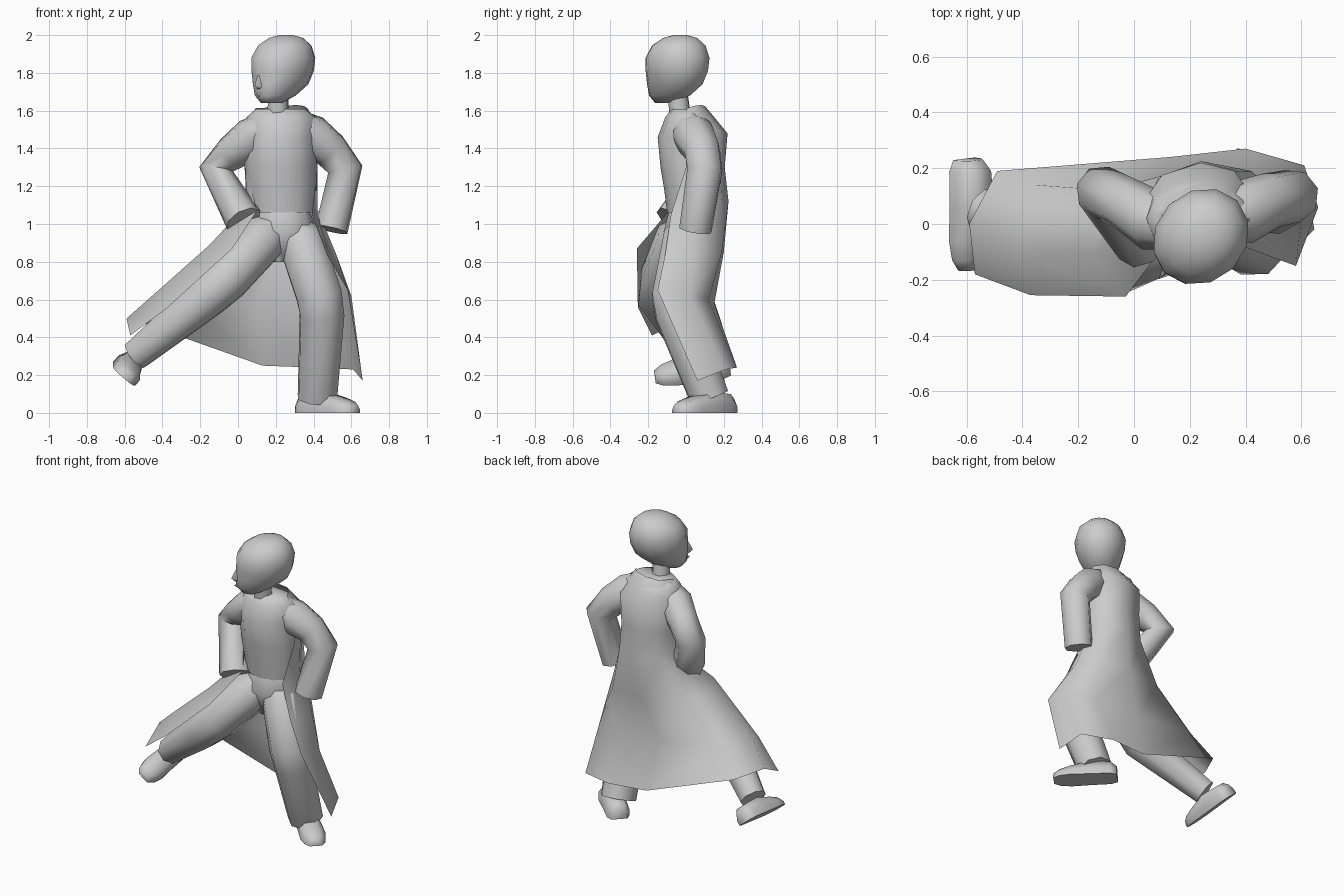
import bpy, bmesh, math
from mathutils import Vector, Matrix


def build(name, rings, closed=True, caps=True, matrix=None, angle=65):
    """Skin a list of point rings into one smooth-shaded object."""
    bm = bmesh.new()
    rows = [[bm.verts.new(p) for p in ring] for ring in rings]
    n = len(rows[0])
    for a, b in zip(rows, rows[1:]):
        for i in range(n if closed else n - 1):
            j = (i + 1) % n
            bm.faces.new((a[i], a[j], b[j], b[i]))
    if caps:
        bm.faces.new(rows[0])
        bm.faces.new(rows[-1])
    bmesh.ops.recalc_face_normals(bm, faces=bm.faces)
    if matrix:
        bm.transform(matrix)
    me = bpy.data.meshes.new(name)
    bm.to_mesh(me)
    bm.free()
    ob = bpy.data.objects.new(name, me)
    bpy.context.collection.objects.link(ob)
    bpy.ops.object.select_all(action='DESELECT')
    ob.select_set(True)
    bpy.context.view_layer.objects.active = ob
    bpy.ops.object.shade_smooth_by_angle(angle=math.radians(angle))
    return ob


def stack(name, sections, n=10, matrix=None):
    """Horizontal ellipses: (z, cx, cy, rx, ry)."""
    rings = [[(cx + rx * math.cos(2 * math.pi * i / n), cy + ry * math.sin(2 * math.pi * i / n), z)
              for i in range(n)] for z, cx, cy, rx, ry in sections]
    return build(name, rings, matrix=matrix)


def limb(name, path, n=8):
    """Untwisted tube through (point, radius) pairs."""
    pts = [Vector(p) for p, r in path]
    rings, prev, q = [], None, None
    for k, (p, r) in enumerate(path):
        d0 = (pts[k] - pts[max(k - 1, 0)]).normalized()
        d1 = (pts[min(k + 1, len(pts) - 1)] - pts[k]).normalized()
        d = (d0 + d1).normalized()
        q = prev.rotation_difference(d) @ q if prev else d.to_track_quat('Z', 'Y')
        prev = d
        rings.append([pts[k] + q @ Vector((r * math.cos(2 * math.pi * i / n),
                                           r * math.sin(2 * math.pi * i / n), 0)) for i in range(n)])
    return build(name, rings)


def shoe(name, matrix):
    """Shoe pointing to local -y, sole on local z = 0."""
    rings = []
    for y, w, h in [(.2, .05, .07), (.16, .07, .10), (.03, .072, .11), (-.09, .078, .08), (-.16, .065, .06), (-.2, .038, .04)]:
        rings.append([(-w, y, 0), (w, y, 0), (w, y, h * .45), (w * .6, y, h), (-w * .6, y, h), (-w, y, h * .45)])
    return build(name, rings, matrix=matrix)


def frame(origin, forward, up):
    y = -Vector(forward).normalized()
    z = Vector(up)
    z = (z - y * z.dot(y)).normalized()
    m = Matrix((y.cross(z), y, z)).transposed().to_4x4()
    m.translation = Vector(origin)
    return m


# head, turned to one side
turn = Matrix.Translation((.24, -.045, 0)) @ Matrix.Rotation(math.radians(-45), 4, 'Z')
stack("head", [(1.64, 0, -.09, .05, .06), (1.68, 0, -.06, .09, .125), (1.74, 0, -.02, .13, .165),
               (1.81, 0, -.005, .155, .18), (1.88, 0, 0, .162, .183), (1.945, 0, .01, .14, .15),
               (1.985, 0, .02, .09, .095), (2.0, 0, .02, .035, .04)], 12, turn)
build("nose", [[(-.012, -.165, 1.79), (.012, -.165, 1.79), (0, -.19, 1.79)],
               [(-.028, -.16, 1.725), (.028, -.16, 1.725), (0, -.215, 1.735)],
               [(-.015, -.155, 1.71), (.015, -.155, 1.71), (0, -.195, 1.715)]], matrix=turn)
build("lips", [[(-.03, -.14, 1.70), (.03, -.14, 1.70), (0, -.18, 1.70)],
               [(-.035, -.14, 1.687), (.035, -.14, 1.687), (0, -.198, 1.687)],
               [(-.025, -.13, 1.67), (.025, -.13, 1.67), (0, -.178, 1.67)]], matrix=turn)
limb("neck", [((.21, -.03, 1.56), .06), ((.215, -.045, 1.7), .055)])

# coat body
stack("coat_body", [(1.61, .225, .0, .13, .075), (1.565, .23, .02, .185, .13), (1.46, .225, .02, .19, .17),
                    (1.3, .225, .025, .19, .16), (1.18, .23, .035, .185, .15), (1.06, .235, .04, .17, .14)], 12)

# coat back and open skirt in one sheet, rows from collar to hem
skirt = [
    [(.09, .0, 1.61), (.10, .03, 1.615), (.14, .08, 1.615), (.23, .10, 1.625), (.31, .08, 1.63), (.35, .04, 1.625), (.37, .0, 1.61)],
    [(.03, .0, 1.49), (.035, .08, 1.49), (.10, .175, 1.48), (.24, .22, 1.48), (.36, .19, 1.49), (.43, .09, 1.5), (.43, .0, 1.5)],
    [(.04, .0, 1.3), (.035, .06, 1.3), (.10, .17, 1.3), (.24, .205, 1.3), (.36, .18, 1.3), (.42, .07, 1.3), (.42, .0, 1.3)],
    [(.10, -.09, 1.07), (.045, .03, 1.1), (.09, .17, 1.12), (.24, .225, 1.12), (.37, .19, 1.12), (.42, .06, 1.08), (.39, -.08, 1.05)],
    [(-.03, -.26, .87), (-.15, -.10, .89), (-.09, .12, .88), (.2, .2, .85), (.42, .19, .85), (.52, .05, .84), (.47, -.11, .84)],
    [(-.37, -.255, .56), (-.42, -.1, .65), (-.35, .14, .62), (.1, .15, .58), (.42, .12, .6), (.6, .02, .62), (.58, -.15, .65)],
    [(-.57, -.18, .41), (-.59, 0, .5), (-.49, .19, .47), (.13, .24, .25), (.4, .27, .24), (.61, .21, .23), (.66, .06, .17)],
]
build("coat_back_and_skirt", skirt, closed=False, caps=False, angle=80)

# sleeves
limb("right_sleeve", [((.17, -.02, 1.53), .075), ((.07, .01, 1.455), .11), ((-.035, .075, 1.375), .095),
                      ((-.115, .115, 1.29), .095), ((.03, -.07, 1.02), .1)])
limb("left_sleeve", [((.3, .01, 1.54), .075), ((.385, .04, 1.47), .115), ((.49, .085, 1.39), .1),
                     ((.568, .1, 1.29), .097), ((.495, .05, .97), .09)])

# trousers
stack("trouser_seat", [(1.07, .24, .03, .14, .125), (.96, .24, .01, .18, .135), (.8, .23, .01, .05, .08)])
limb("right_trouser_leg", [((.22, .02, .99), .08), ((.13, -.03, .92), .135), ((-.06, -.12, .71), .13),
                           ((-.17, -.14, .61), .12), ((-.54, .05, .305), .085)])
limb("left_trouser_leg", [((.28, .02, .99), .08), ((.33, .0, .92), .13), ((.43, -.06, .62), .13),
                          ((.445, -.045, .52), .125), ((.42, .125, .08), .11)])

# shoes
shoe("left_shoe", frame((.478, .095, 0), (.707, -.707, 0), (0, 0, 1)))
shoe("right_shoe", frame((-.605, .035, .205), (.02, -.97, -.12), (.64, 0, .77)))
